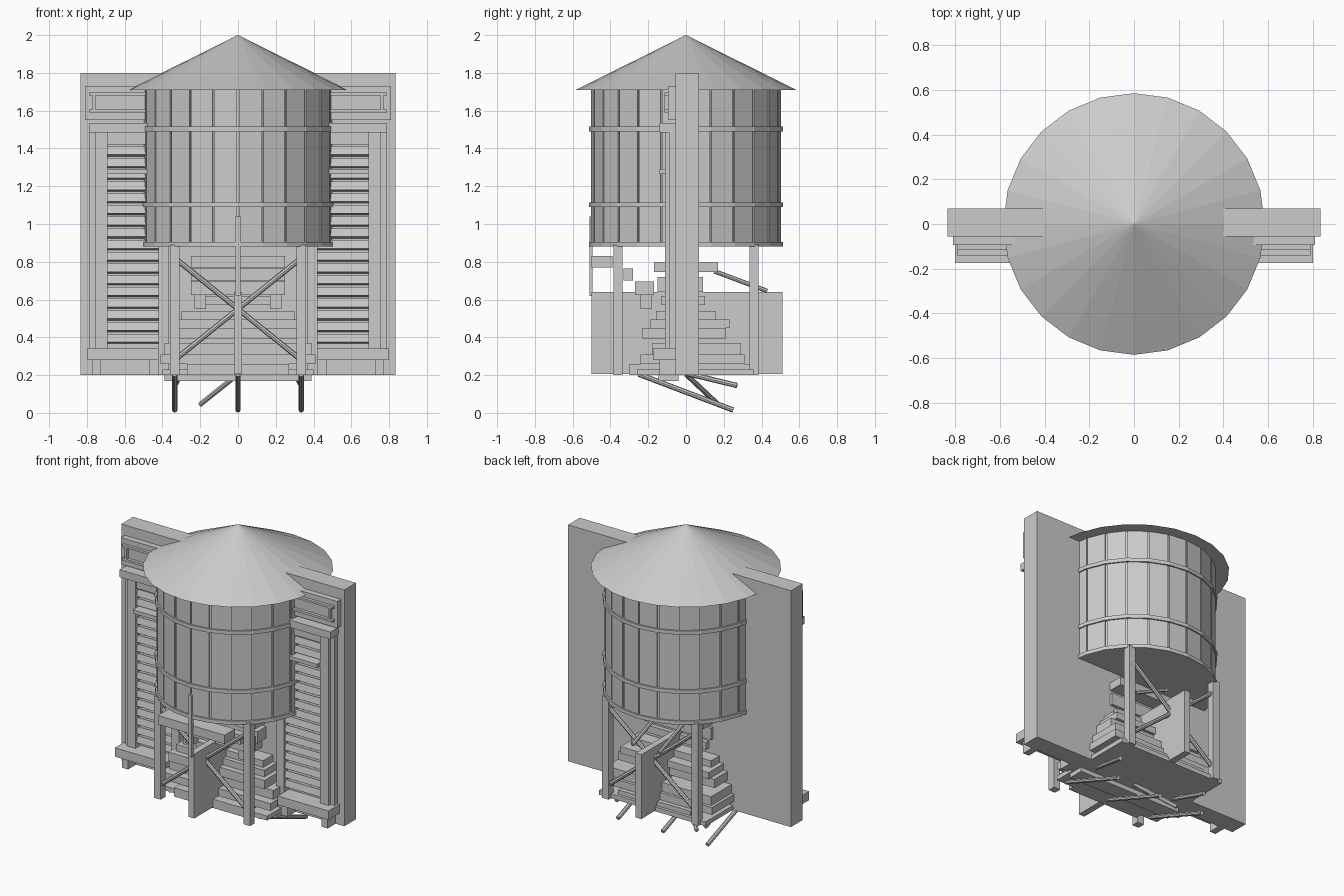
import bpy, bmesh, math
from mathutils import Vector, Matrix

if "Cube" in bpy.data.objects:
    bpy.data.objects.remove(bpy.data.objects["Cube"])


def finish(name, bm):
    me = bpy.data.meshes.new(name)
    bm.to_mesh(me)
    bm.free()
    ob = bpy.data.objects.new(name, me)
    bpy.context.collection.objects.link(ob)
    return ob


def boxes(name, items, tilt=0):
    """One object from boxes given as (x0, x1, y0, y1, z0, z1)."""
    bm = bmesh.new()
    for x0, x1, y0, y1, z0, z1 in items:
        m = (Matrix.Translation(((x0 + x1) / 2, (y0 + y1) / 2, (z0 + z1) / 2))
             @ Matrix.Rotation(tilt, 4, 'X')
             @ Matrix.Diagonal((x1 - x0, y1 - y0, z1 - z0, 1)))
        bmesh.ops.create_cube(bm, size=1, matrix=m)
    return finish(name, bm)


def both(items):
    """Mirror boxes across x = 0."""
    return items + [(-b, -a, c, d, e, f) for a, b, c, d, e, f in items]


def rods(name, ends, r=0.012):
    bm = bmesh.new()
    for a, b in ends:
        a, b = Vector(a), Vector(b)
        d = b - a
        m = Matrix.Translation((a + b) / 2) @ d.to_track_quat('Z', 'Y').to_matrix().to_4x4()
        bmesh.ops.create_cone(bm, cap_ends=True, segments=8, radius1=r, radius2=r,
                              depth=d.length, matrix=m)
    return finish(name, bm)


def cone(name, r1, r2, z0, z1, n=24):
    bm = bmesh.new()
    bmesh.ops.create_cone(bm, cap_ends=True, segments=n, radius1=r1, radius2=r2, depth=z1 - z0,
                          matrix=Matrix.Translation((0, 0, (z0 + z1) / 2)))
    return finish(name, bm)


# Tank: core, separate staves, hoops and conical roof
cone("tank_core", 0.495, 0.495, 0.88, 1.71)
bm = bmesh.new()
for i in range(24):
    ring = []
    for z in (0.88, 1.71):
        for t in (0.04, 0.96):
            a = math.radians(15 * (i + t))
            ring.append(bm.verts.new((0.503 * math.cos(a), 0.503 * math.sin(a), z)))
            ring.append(bm.verts.new((0.48 * math.cos(a), 0.48 * math.sin(a), z)))
    o0, i0, o1, i1, O0, I0, O1, I1 = ring
    for f in ((o0, o1, O1, O0), (i1, i0, I0, I1), (o0, O0, I0, i0),
              (o1, i1, I1, O1), (o0, i0, i1, o1), (O0, O1, I1, I0)):
        bm.faces.new(f)
bmesh.ops.recalc_face_normals(bm, faces=bm.faces)
finish("tank_staves", bm)
for i, z in enumerate((0.88, 1.09, 1.49)):
    cone(f"tank_hoop_{i + 1}", 0.513, 0.513, z, z + 0.025)
cone("tank_roof", 0.585, 0, 1.71, 2.0)

# Facade slab with its trim
boxes("facade_wall", [(-0.835, 0.835, -0.055, 0.07, 0.2, 1.8)])
boxes("sign_panel", [(-0.81, 0.81, -0.095, -0.05, 1.55, 1.73)])
boxes("sign_panel_frame", both([(0.45, 0.79, -0.115, -0.09, 1.68, 1.695),
                                (0.45, 0.79, -0.115, -0.09, 1.59, 1.605),
                                (0.755, 0.77, -0.115, -0.09, 1.605, 1.68)]))
boxes("cornice", [(-0.79, 0.79, -0.14, -0.05, 1.485, 1.535)])
boxes("pilasters", both([(0.69, 0.755, -0.11, -0.05, 0.34, 1.485),
                         (0.75, 0.785, -0.09, -0.05, 0.34, 1.485),
                         (0.365, 0.42, -0.11, -0.05, 0.2, 0.95)]))
boxes("door_head", [(-0.69, 0.69, -0.1, -0.05, 1.42, 1.485)])
boxes("shutter_slats", both([(0.42, 0.69, -0.095, -0.055, 0.37 + 0.062 * i, 0.415 + 0.062 * i)
                             for i in range(17)]), math.radians(-12))
boxes("awning_rail", both([(0.45, 0.69, -0.14, -0.06, 1.265, 1.29)]))
boxes("window_sill", both([(0.42, 0.8, -0.175, -0.05, 0.28, 0.34)]))
boxes("sill_brackets", both([(0.725, 0.77, -0.14, -0.05, 0.2, 0.28),
                             (0.42, 0.47, -0.14, -0.05, 0.2, 0.28)]))

# Stepped base under the tank
boxes("base_deck", [(-0.4, 0.4, -0.26, 0.36, 0.2, 0.23), (-0.39, 0.39, -0.145, -0.04, 0.17, 0.2)])
steps = [(0.27, -0.30, 0.34, 0.2, 0.26), (0.41, -0.24, 0.31, 0.26, 0.31),
         (0.39, -0.18, 0.29, 0.31, 0.37), (0.36, -0.23, 0.21, 0.39, 0.45),
         (0.33, -0.19, 0.23, 0.45, 0.495), (0.30, -0.16, 0.16, 0.495, 0.54),
         (0.22, -0.13, 0.1, 0.57, 0.62), (0.25, -0.15, 0.09, 0.64, 0.72),
         (0.25, -0.17, 0.17, 0.745, 0.8)]
boxes("base_steps", [(-w, w, a, b, c, d) for w, a, b, c, d in steps])

# Tower legs and centre fin
boxes("tower_legs", [(x - 0.025, x + 0.025, y - 0.025, y + 0.025, 0.2, 0.89)
                     for x in (-0.335, 0.335) for y in (-0.36, 0.36)])
boxes("centre_fin", [(-0.022, 0.022, -0.5, 0.51, 0.205, 0.64)])
boxes("front_post", [(-0.012, 0.012, -0.512, -0.495, 0.62, 1.04)])
boxes("front_boards", [(-0.25, 0.25, -0.5, -0.39, 0.77, 0.83),
                       (-0.25, 0.25, -0.33, -0.28, 0.70, 0.765),
                       (-0.25, 0.25, -0.27, -0.17, 0.625, 0.695)])
boxes("board_brackets", both([(0.17, 0.23, -0.24, -0.18, 0.55, 0.625)]))

# Cross braces front and back
rods("cross_braces", [((s * 0.335, y, 0.28), (-s * 0.335, y, 0.82))
                      for s in (-1, 1) for y in (-0.36, 0.36)], 0.014)
rods("back_stays", [((s * 0.1, 0.15, 0.75), (s * 0.1, 0.43, 0.645)) for s in (-1, 1)])

# Struts hanging below the deck
rods("lower_struts", [((x, -0.25, 0.205), (x, 0.25, 0.015)) for x in (-0.335, 0, 0.335)]
     + [((0, 0, 0.205), (-0.2, 0.17, 0.045)), ((0.3, 0, 0.21), (0.335, 0.27, 0.145)),
        ((-0.3, 0, 0.21), (-0.335, 0.27, 0.145))], 0.014)
